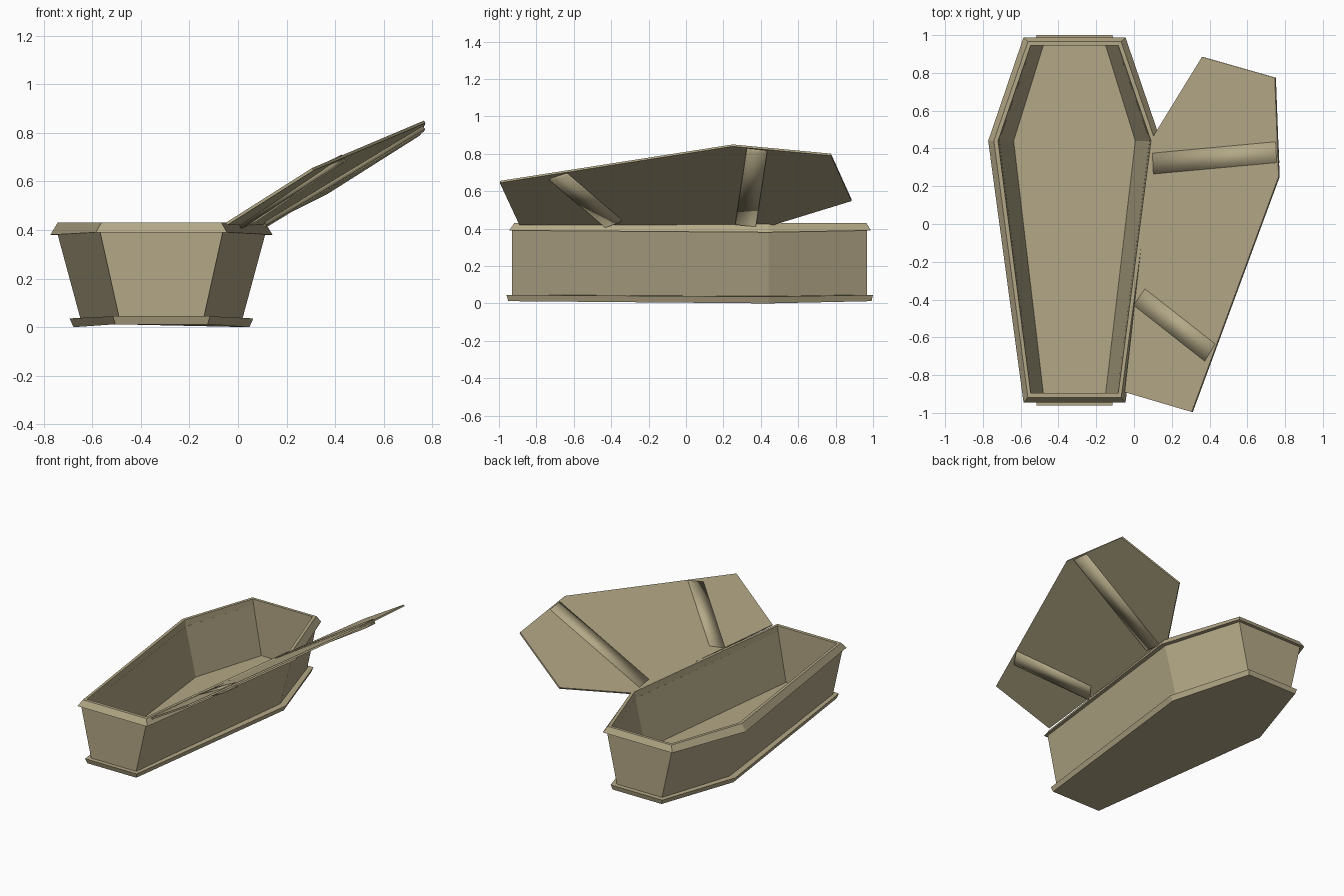
import bpy
from mathutils import Vector

if "Cube" in bpy.data.objects:
    bpy.data.objects.remove(bpy.data.objects["Cube"])

CX = -0.315          # centre line of the coffin box
SHOULDER_Y = 0.44

mat = bpy.data.materials.new("tan_wood")
mat.diffuse_color = (0.45, 0.39, 0.24, 1)
mat.use_nodes = True
mat.node_tree.nodes["Principled BSDF"].inputs["Base Color"].default_value = mat.diffuse_color


def hexagon(end, shoulder, y0, y1, z_end, z_sh):
    """Coffin outline, counter-clockwise seen from above."""
    return [Vector(p) for p in (
        (CX - end, y0, z_end), (CX + end, y0, z_end),
        (CX + shoulder, SHOULDER_Y, z_sh), (CX + end, y1, z_end),
        (CX - end, y1, z_end), (CX - shoulder, SHOULDER_Y, z_sh))]


def loft(name, rings, closed=False, smooth=False):
    """Skin consecutive rings; cap both ends, or join last to first."""
    n, m = len(rings[0]), len(rings)
    verts = [v for r in rings for v in r]
    faces = []
    for k in range(m if closed else m - 1):
        a, b = k * n, (k + 1) % m * n
        for i in range(n):
            j = (i + 1) % n
            faces.append((a + i, a + j, b + j, b + i))
    if not closed:
        faces.append(tuple(reversed(range(n))))
        faces.append(tuple(range((m - 1) * n, m * n)))
    me = bpy.data.meshes.new(name)
    me.from_pydata(verts, [], faces)
    me.polygons.foreach_set("use_smooth", [smooth] * len(me.polygons))
    me.materials.append(mat)
    ob = bpy.data.objects.new(name, me)
    bpy.context.collection.objects.link(ob)
    return ob


# Base plinth
loft("base_plinth", [
    hexagon(0.19, 0.362, -0.950, 0.992, 0.012, 0.0),
    hexagon(0.20, 0.378, -0.960, 1.000, 0.045, 0.036)])

# Hollow body: outer wall up, over the top, inner wall down to the floor
loft("coffin_body", [
    hexagon(0.172, 0.332, -0.930, 0.967, 0.030, 0.030),
    hexagon(0.252, 0.428, -0.930, 0.967, 0.390, 0.385),
    hexagon(0.226, 0.398, -0.895, 0.945, 0.390, 0.385),
    hexagon(0.165, 0.322, -0.895, 0.945, 0.050, 0.050)])

# Sloped rim around the opening
loft("top_rim", [
    hexagon(0.270, 0.457, -0.945, 0.988, 0.390, 0.380),
    hexagon(0.247, 0.427, -0.918, 0.965, 0.430, 0.430),
    hexagon(0.232, 0.405, -0.895, 0.945, 0.430, 0.430),
    hexagon(0.226, 0.398, -0.895, 0.945, 0.390, 0.380)], closed=True)

# Open lid, lying in a tilted plane
NORMAL = Vector((-0.613, 0.07, 1)).normalized()


def on_lid(x, y, offset=0.0):
    z = 0.43 + 0.613 * (x + 0.05) - 0.07 * (y + 0.89)
    return Vector((x, y, z)) + NORMAL * offset


def lid_slab(name, outline, low, high, smooth=False):
    return loft(name, [[on_lid(x, y, h) for x, y in outline]
                       for h in (low, high)], smooth=smooth)


lid_slab("lid_panel", [(-0.05, -0.89), (0.305, -0.995), (0.765, 0.25),
                       (0.745, 0.775), (0.36, 0.885), (0.105, 0.47)],
         -0.012, 0.0)

# Two cross battens through the lid
lid_slab("head_batten", [(0.105, 0.265), (0.755, 0.325),
                         (0.75, 0.435), (0.10, 0.375)], -0.028, 0.005, True)
lid_slab("foot_batten", [(0.0, -0.43), (0.375, -0.725),
                         (0.43, -0.635), (0.06, -0.345)], -0.028, 0.005, True)
